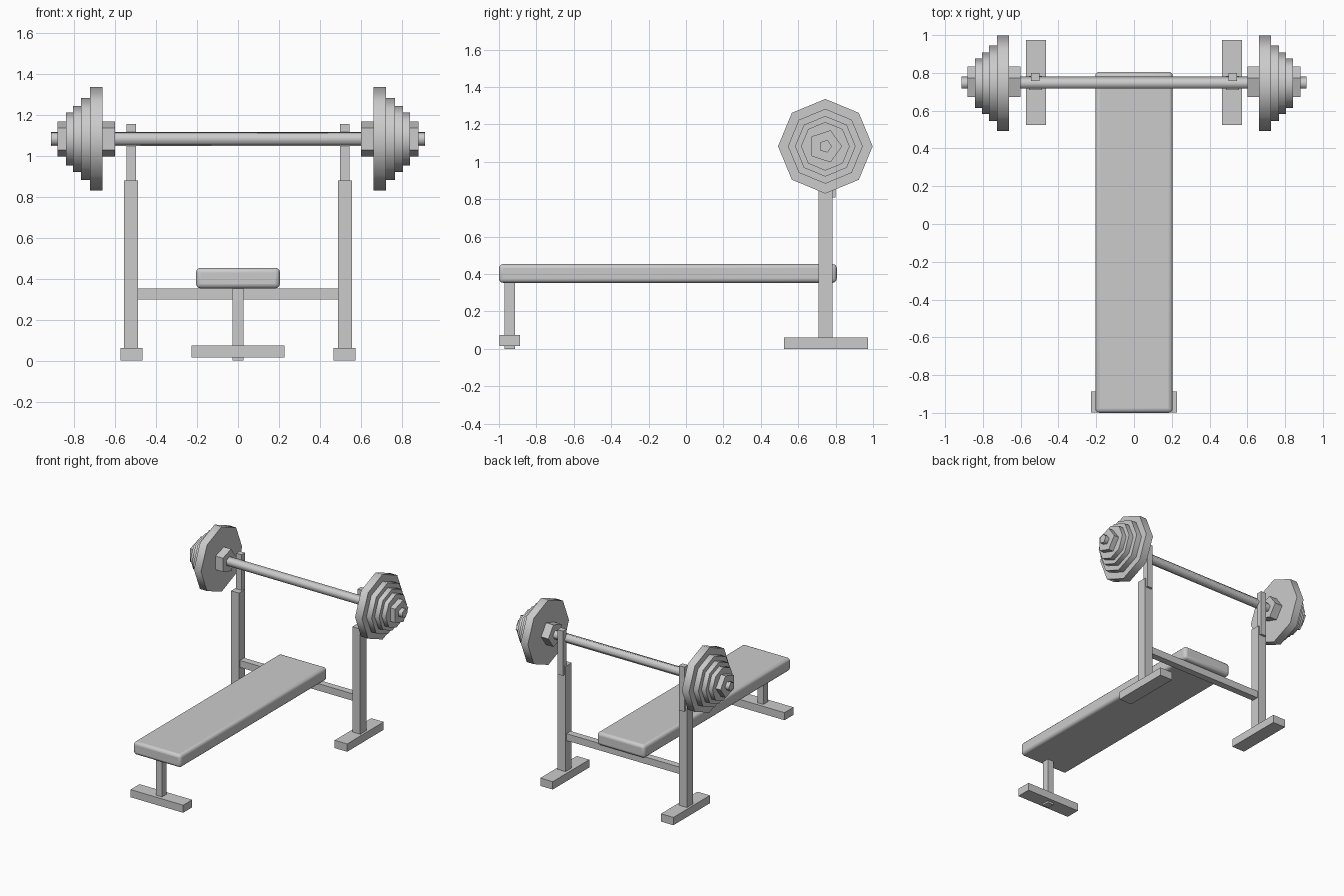
import bpy, math
from mathutils import Matrix

if "Cube" in bpy.data.objects:
    bpy.data.objects.remove(bpy.data.objects["Cube"], do_unlink=True)

grey = bpy.data.materials.new("plain grey")
grey.use_nodes = True
colour = (0.6, 0.6, 0.6, 1)
grey.diffuse_color = colour
grey.node_tree.nodes["Principled BSDF"].inputs["Base Color"].default_value = colour

BAR_Y, BAR_Z = 0.745, 1.083


def finish(name, angle=None):
    ob = bpy.context.object
    ob.name = name
    ob.data.materials.append(grey)
    if angle:
        bpy.ops.object.shade_smooth_by_angle(angle=math.radians(angle))
    return ob


def box(name, x, y, z):
    """Box from (low, high) ranges on each axis."""
    bpy.ops.mesh.primitive_cube_add(size=1)
    ob = finish(name)
    size = [b - a for a, b in (x, y, z)]
    mid = [(a + b) / 2 for a, b in (x, y, z)]
    ob.data.transform(Matrix.Translation(mid) @ Matrix.Diagonal((*size, 1)))
    return ob


def disc(name, sides, radius, x0, x1, angle=None):
    """Prism along x on the bar axis, with one corner pointing to +y."""
    bpy.ops.mesh.primitive_cylinder_add(vertices=sides, radius=radius, depth=abs(x1 - x0))
    ob = bpy.context.object
    # the primitive's first corner is on +y; lay the axis along x
    ob.data.transform(Matrix.Translation(((x0 + x1) / 2, BAR_Y, BAR_Z))
                      @ Matrix.Rotation(math.pi / 2, 4, 'Y'))
    return finish(name, angle)


# Padded bench with rounded edges
pad = box("bench_pad", (-0.205, 0.205), (-1.0, 0.806), (0.353, 0.453))
bevel = pad.modifiers.new("rounded edges", 'BEVEL')
bevel.width, bevel.segments = 0.022, 3
bpy.ops.object.shade_smooth_by_angle(angle=math.radians(40))

# Front support
box("front_leg", (-0.026, 0.026), (-0.97, -0.914), (0, 0.36))
box("front_foot", (-0.227, 0.227), (-0.998, -0.887), (0.014, 0.073))

# Rack
box("cross_beam", (-0.49, 0.49), (0.72, 0.772), (0.298, 0.352))
for s, side in ((1, "left"), (-1, "right")):
    def span(a, b):
        return tuple(sorted((s * a, s * b)))
    box(side + "_rack_foot", span(0.466, 0.573), (0.524, 0.973), (0, 0.061))
    box(side + "_rack_post", span(0.488, 0.556), (0.709, 0.783), (0.06, 0.88))
    box(side + "_rack_upright", span(0.499, 0.546), (0.757, 0.8), (0.81, 1.157))

    # Collar and stepped weights
    disc(side + "_collar", 5, 0.09, s * 0.6, s * 0.882)
    steps = ((0.253, 0.663, 0.724), (0.2, 0.724, 0.768),
             (0.162, 0.768, 0.806), (0.13, 0.806, 0.841))
    for i, (r, a, b) in enumerate(steps):
        disc(f"{side}_weight_{i + 1}", 8, r, s * a, s * b, 50)

# Bar
disc("bar", 5, 0.0355, -0.914, 0.914, 80)
